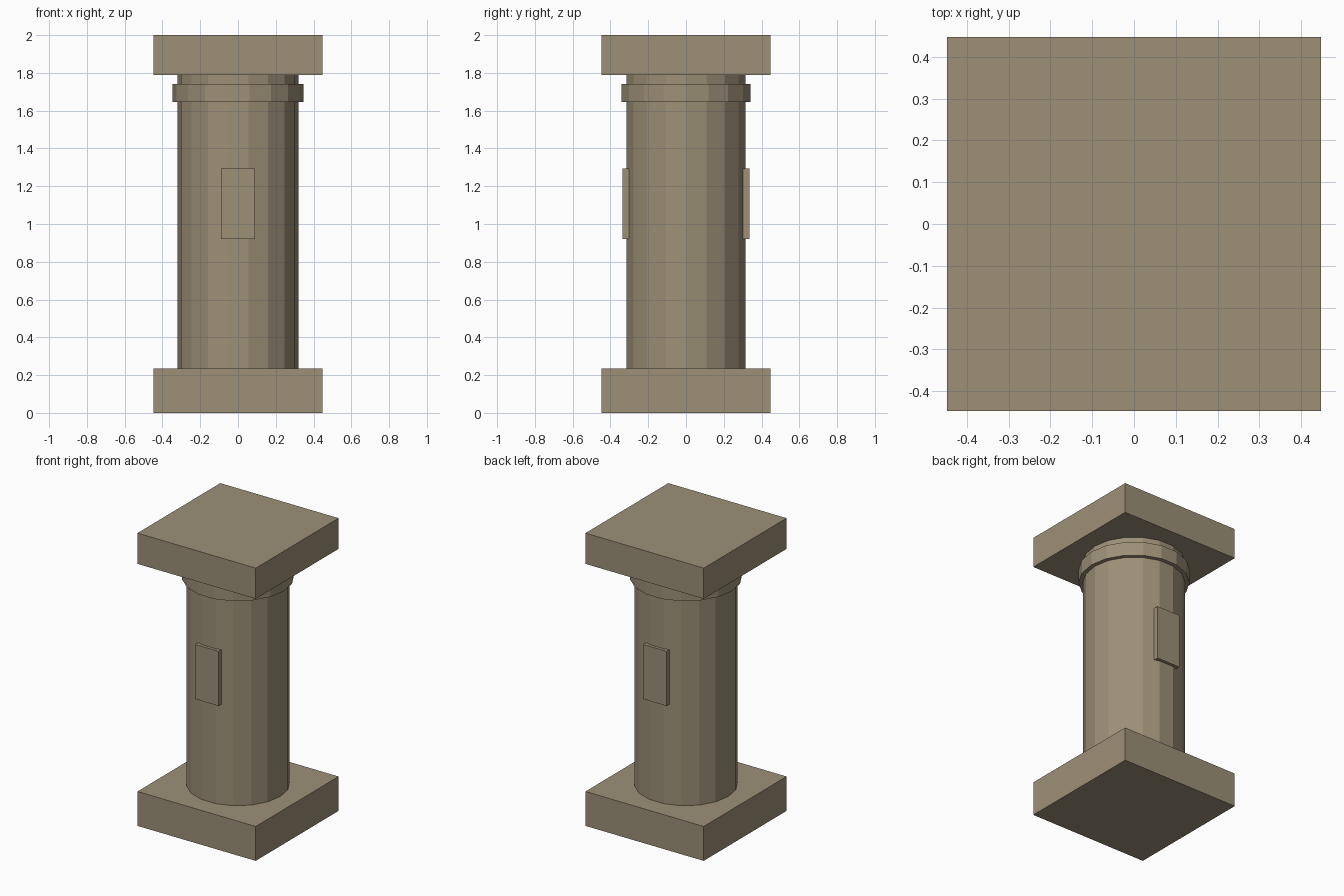
import bpy

if "Cube" in bpy.data.objects:
    bpy.data.objects.remove(bpy.data.objects["Cube"])

stone = bpy.data.materials.new("warm_stone")
stone.diffuse_color = (0.333, 0.279, 0.185, 1)
stone.use_nodes = True
stone.node_tree.nodes["Principled BSDF"].inputs["Base Color"].default_value = stone.diffuse_color


def finish(name):
    ob = bpy.context.object
    ob.name = name
    ob.data.materials.append(stone)
    return ob


def box(name, x, y, z):
    """Box from (min, max) ranges on each axis."""
    r = (x, y, z)
    bpy.ops.mesh.primitive_cube_add(size=1, location=[(a + b) / 2 for a, b in r])
    ob = finish(name)
    ob.scale = [b - a for a, b in r]
    bpy.ops.object.transform_apply(location=False, rotation=False, scale=True)
    return ob


def drum(name, radius, z0, z1, sides=18):
    """Flat-sided cylinder with a corner on the +x axis."""
    bpy.ops.mesh.primitive_cylinder_add(vertices=sides, radius=radius,
                                        depth=z1 - z0, location=(0, 0, (z0 + z1) / 2))
    ob = finish(name)
    ob.rotation_euler.z = 1.5707963  # 18 sides: turn so corners lie on +-x
    bpy.ops.object.transform_apply(location=False, rotation=True, scale=False)
    return ob


H = 0.447

# Square plinth and cap
box("base_plinth", (-H, H), (-H, H), (0, 0.235))
box("top_cap", (-H, H), (-H, H), (1.79, 2.0))

# Round shaft and collar ring
drum("column_shaft", 0.32, 0.235, 1.79)
drum("collar_ring", 0.347, 1.645, 1.74)

# Raised plaques on front and back
for name, s in (("front_plaque", -1), ("back_plaque", 1)):
    box(name, (-0.089, 0.089), tuple(sorted((s * 0.297, s * 0.336))), (0.92, 1.293))
